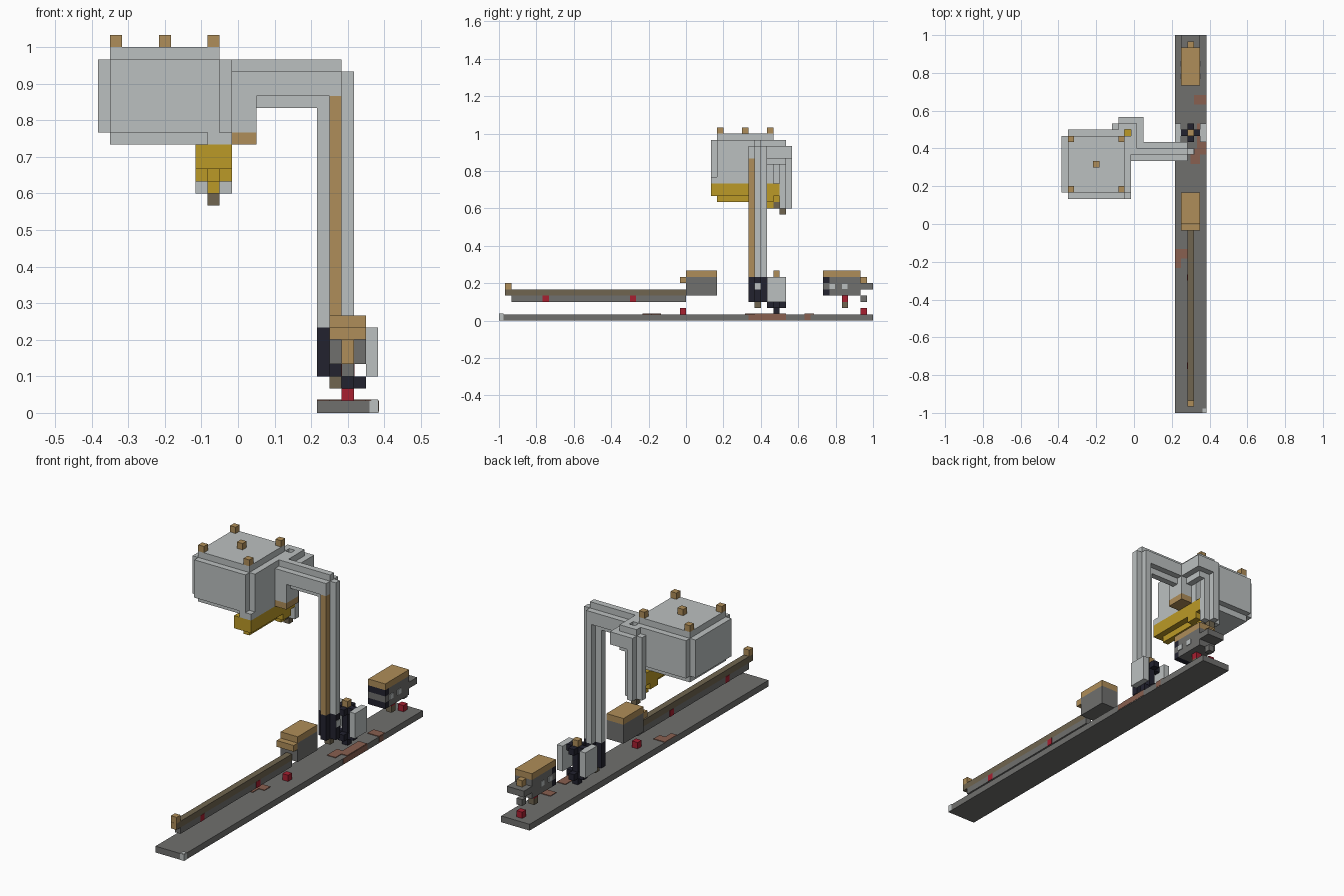
import bpy
import bmesh
from mathutils import Vector

cube = bpy.data.objects.get("Cube")
if cube:
    bpy.data.objects.remove(cube, do_unlink=True)

UNIT = 1 / 30  # edge of one block


def material(name, r, g, b):
    m = bpy.data.materials.new(name)
    m.use_nodes = True
    m.diffuse_color = (r, g, b, 1)
    bsdf = m.node_tree.nodes["Principled BSDF"]
    bsdf.inputs["Base Color"].default_value = (r, g, b, 1)
    bsdf.inputs["Roughness"].default_value = 0.9
    return m


light = material("light grey", .5, .53, .53)
grey = material("mid grey", .16, .16, .155)
brass = material("brass brown", .43, .27, .1)
bronze = material("dull bronze", .16, .13, .08)
gold = material("gold yellow", .5, .32, .02)
dark = material("near black", .016, .016, .028)
red = material("red", .39, .014, .03)
rust = material("rust", .25, .115, .08)


def part(name, mat, *boxes):
    """One object from boxes, each given as block ranges (x, y, z)."""
    bm = bmesh.new()
    for xr, yr, zr in boxes:
        low = Vector((xr[0], yr[0], zr[0]))
        high = Vector((xr[1], yr[1], zr[1]))
        made = bmesh.ops.create_cube(bm, size=1)["verts"]
        for v in made:
            for a in range(3):
                v.co[a] = high[a] if v.co[a] > 0 else low[a]
            v.co = (v.co - Vector((11.5, 30, 0))) * UNIT
    mesh = bpy.data.meshes.new(name)
    bm.to_mesh(mesh)
    bm.free()
    mesh.materials.append(mat)
    obj = bpy.data.objects.new(name, mesh)
    bpy.context.collection.objects.link(obj)
    return obj


def at(n, count=1):
    return (n, n + count)


def cell(x, y, z):
    return (at(x), at(y), at(z))


def plus(x, y, z):
    """Boxes of an upright bar with a plus-shaped section."""
    return [((x - 1, x + 2), at(y), z), (at(x), at(y - 1), z), (at(x), at(y + 1), z)]


# Base plank with worn patches
part("base_plank", grey, ((18, 23), (0, 60), (0, 1)))
TOP = (1, 1.1)
part("rust_patches", rust,
     ((21, 23), (49, 50.5), TOP),
     ((20.5, 22), (39.5, 42), TOP),
     ((21.5, 23), (41, 46), TOP),
     ((18, 20), (24.5, 26), TOP),
     ((18, 19), (23, 24.5), TOP),
     ((23, 23.05), (40, 46), (0.1, 1)),
     ((23, 23.05), (49, 50), (0.1, 1)))
part("pale_corner", light,
     ((22.4, 23), (0, .7), TOP),
     ((22.3, 23), (-.02, 0), (0, 1)),
     ((23, 23.03), (0, .7), (0, 1)))

# Tank with stepped edges
part("tank", light,
     ((1, 10), (35, 44), (22, 30)),
     ((0, 11), (35, 44), (23, 29)),
     ((1, 10), (34, 45), (23, 29)),
     ((9, 11), (34, 44), (22, 23)))
part("tank_knobs", brass,
     *[cell(x, y, 30) for x, y in ((1, 35), (9, 35), (1, 43), (9, 43), (5, 39))])

# Yellow bar below the tank
part("yellow_bar", gold,
     ((8, 11), (34, 45), (20, 22)),
     (at(9), (35, 45), (19, 20)),
     ((8, 11), (42, 44), (19, 20)),
     cell(9, 43, 18))

# Drop pipe behind the tank
part("drop_pipe", light,
     ((8, 11), at(45), (18, 28)),
     (at(9), at(46), (18, 28)),
     (at(9), at(44), (22, 28)),
     (at(9), at(45), (25, 29)))
part("pipe_tip", bronze, cell(9, 45, 17), cell(9, 44, 18))

# Arm between the drop pipe and the pole
part("arm", light,
     ((9, 12), at(45), (25, 29)),
     ((9, 13), at(46), (26, 28)),
     (at(11), (41, 46), (25, 29)),
     (at(12), (43, 46), (26, 28)),
     (at(10), (40, 44), (26, 28)),
     ((11, 20), at(41), (25, 29)),
     ((11, 20), at(40), (26, 28)),
     ((11, 20), at(42), (26, 28)))
part("arm_box", light, ((11, 13), (40, 43), (23, 26)))
part("arm_box_cap", brass, ((11, 13), (40, 43), (22, 23)))

# Pole
part("pole", light,
     ((18, 21), at(41), (7, 28)),
     (at(19), at(42), (7, 28)))
part("pole_stripe", brass, (at(19), at(40), (7, 26)))
part("pole_foot", dark, *plus(19, 41, (3, 7)))
part("foot_mark", light, ((21, 21.1), at(41), at(5)))
part("foot_pin", bronze, cell(19, 41, 2))

# Post between two plates
part("side_plates", light, *[(at(x), (43, 46), (3, 7)) for x in (18, 22)])
part("post", dark, (at(20), at(44), (1, 7)),
     *plus(20, 44, at(2)), *plus(20, 44, at(6)))
part("post_knob", brass, cell(20, 44, 7))

# Front box with long barrel
part("front_box", grey, ((19, 22), (30, 35), (4, 7)))
part("front_box_lid", brass,
     ((19, 22), (30, 35), at(7)),
     ((19, 22), at(29), at(6)))
part("barrel_top", bronze, (at(20), (1, 30), at(4)))
part("barrel", grey, (at(20), (2, 30), at(3)))
part("barrel_tip", brass, (at(20), at(1), at(5)), ((20, 21), (.98, 1), at(4)))
part("barrel_marks", red, *[((19.95, 21.05), at(y), at(3)) for y in (7, 21)])

# Rear box
part("rear_box", grey,
     ((19, 22), (53, 58), (4, 7)),
     ((19, 22), at(52), at(5)),
     ((19, 22), at(58, 2), at(5)),
     cell(20, 58, 3))
part("rear_box_front", dark, *[((19, 22), at(52), at(z)) for z in (4, 6)])
part("rear_box_lid", brass, ((19, 22), (52, 58), at(7)), cell(20, 58, 6))
part("rear_box_marks", light,
     *[(side, (y, y + .9), (5.1, 5.9))
       for side in ((22, 22.1), (18.9, 19)) for y in (53, 55)])
part("rear_stud", red, cell(20, 55, 3))
part("rear_stud_end", bronze, cell(20, 55, 2))

# Red blocks on the plank
part("red_blocks", red, *[cell(20, y, 1) for y in (29, 58)])
